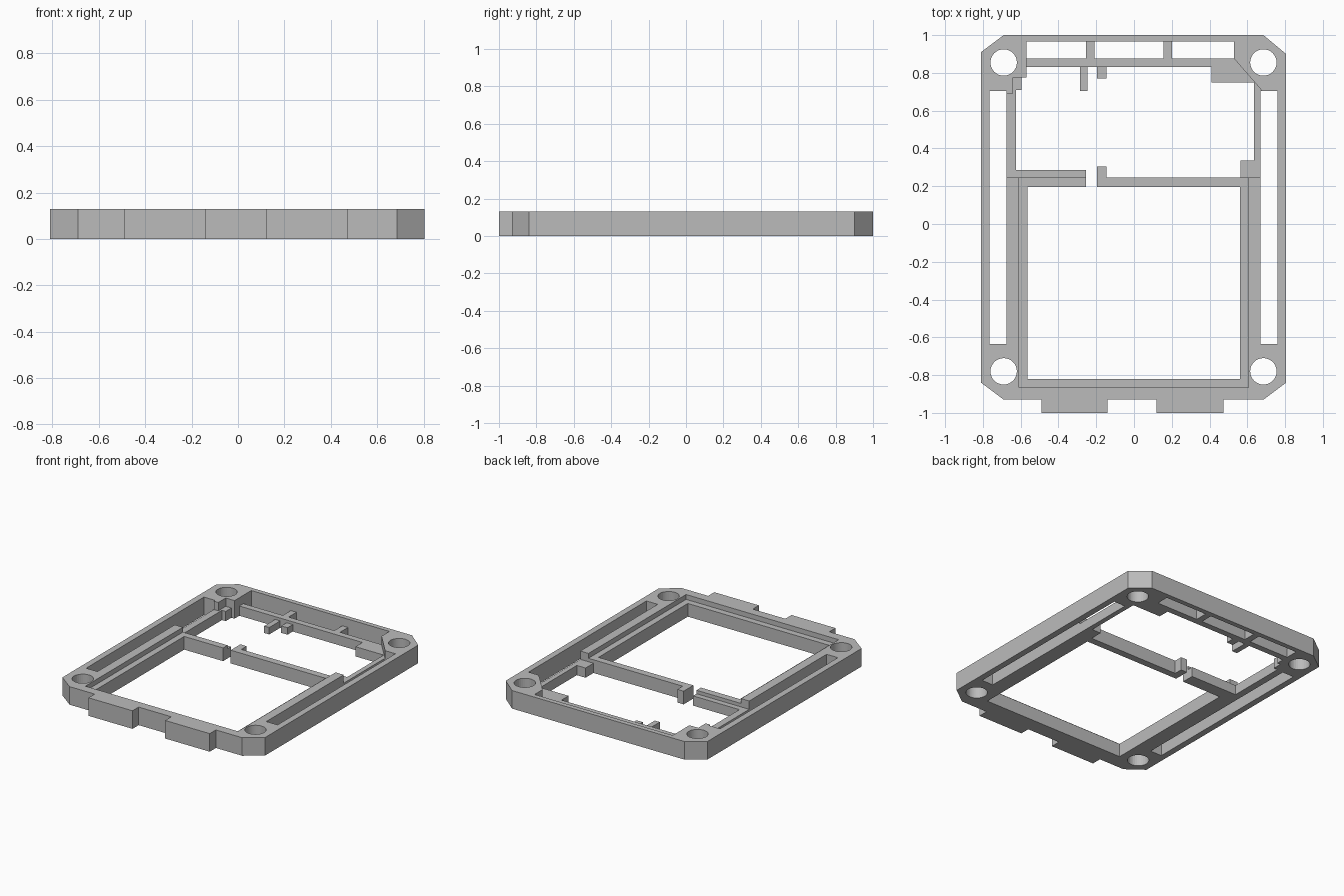
import bpy
import bmesh
import math

cube = bpy.data.objects.get("Cube")
if cube:
    bpy.data.objects.remove(cube, do_unlink=True)

HEIGHT = 0.13
LEDGE = 0.095
SHELF = 0.07
FINGER = 0.05
BELOW, ABOVE = -0.1, 0.3

grey = bpy.data.materials.new("plain grey")
grey.use_nodes = True
grey.diffuse_color = (0.5, 0.5, 0.5, 1)
grey.node_tree.nodes["Principled BSDF"].inputs["Base Color"].default_value = grey.diffuse_color


def prism(name, outline, bottom, top):
    """Extrude a flat outline between two heights."""
    bm = bmesh.new()
    face = bm.faces.new([bm.verts.new((x, y, bottom)) for x, y in outline])
    result = bmesh.ops.extrude_face_region(bm, geom=[face])
    moved = [v for v in result["geom"] if isinstance(v, bmesh.types.BMVert)]
    bmesh.ops.translate(bm, verts=moved, vec=(0, 0, top - bottom))
    bmesh.ops.recalc_face_normals(bm, faces=bm.faces)
    mesh = bpy.data.meshes.new(name)
    bm.to_mesh(mesh)
    bm.free()
    mesh.materials.append(grey)
    obj = bpy.data.objects.new(name, mesh)
    bpy.context.collection.objects.link(obj)
    return obj


def rect(left, right, front, back):
    return [(left, front), (right, front), (right, back), (left, back)]


def circle(cx, cy, radius, sides=32):
    angles = [math.tau * i / sides for i in range(sides)]
    return [(cx + radius * math.cos(a), cy + radius * math.sin(a)) for a in angles]


# Outer plate with chamfered corners and two front tabs
frame = prism("frame", [
    (-0.69, -0.93), (-0.49, -0.93), (-0.49, -1), (-0.14, -1), (-0.14, -0.93),
    (0.12, -0.93), (0.12, -1), (0.475, -1), (0.475, -0.93), (0.685, -0.93),
    (0.805, -0.84), (0.805, 0.9), (0.685, 1), (-0.69, 1), (-0.81, 0.91), (-0.81, -0.84),
], 0, HEIGHT)


def cut(name, outline, floor=BELOW):
    """Remove an outline from the frame, down to the floor height."""
    cutter = prism(name, outline, floor, ABOVE)
    mod = frame.modifiers.new(name, "BOOLEAN")
    mod.operation = "DIFFERENCE"
    mod.solver = "EXACT"
    mod.object = cutter
    bpy.context.view_layer.objects.active = frame
    bpy.ops.object.modifier_apply(modifier=name)
    bpy.data.objects.remove(cutter, do_unlink=True)


# Screw holes in the four corners
for x in (-0.69, 0.685):
    for y in (-0.78, 0.855):
        cut("screw_hole", circle(x, y, 0.07))

# Long slots along both sides
cut("right_slot", rect(-0.765, -0.675, -0.635, 0.705))
cut("left_slot", rect(0.67, 0.76, -0.635, 0.705))

# Sunken ledge around the large window, including the crossbar
cut("window_ledge", rect(-0.61, 0.605, -0.865, 0.245), LEDGE)

# Lower shelf around the rear opening, with a diagonal corner
cut("rear_shelf", [
    (-0.7, 0.245), (-0.2, 0.245), (-0.2, 0.32), (-0.1, 0.32), (-0.1, 0.245),
    (0.7, 0.245), (0.7, 0.68), (0.53, 0.875), (0.53, 0.965), (-0.57, 0.965),
    (-0.57, 0.775), (-0.64, 0.775), (-0.64, 0.69), (-0.7, 0.69),
], SHELF)
cut("post_top", rect(-0.22, -0.08, 0.23, 0.34), LEDGE)

# Two fingers sit a little below the shelf
cut("finger_tops", rect(-0.3, -0.12, 0.69, 0.83), FINGER)

# Three slots behind the rear beam
for left, right in ((-0.57, -0.255), (-0.21, 0.155), (0.2, 0.53)):
    cut("rear_slot", rect(left, right, 0.875, 0.965))

# Large window, then the rear opening that leaves fingers, post and corner block
cut("window", rect(-0.565, 0.56, -0.82, 0.195))
cut("rear_opening", [
    (-0.625, 0.285), (-0.625, 0.71), (-0.595, 0.71), (-0.595, 0.775),
    (-0.57, 0.775), (-0.57, 0.83), (-0.285, 0.83), (-0.285, 0.705),
    (-0.245, 0.705), (-0.245, 0.83), (-0.195, 0.83), (-0.195, 0.77),
    (-0.145, 0.77), (-0.145, 0.83), (0.41, 0.83), (0.41, 0.75),
    (0.635, 0.75), (0.635, 0.335), (0.565, 0.335), (0.565, 0.245),
    (-0.145, 0.245), (-0.145, 0.305), (-0.195, 0.305), (-0.195, 0.15),
    (-0.255, 0.15), (-0.255, 0.285),
])
